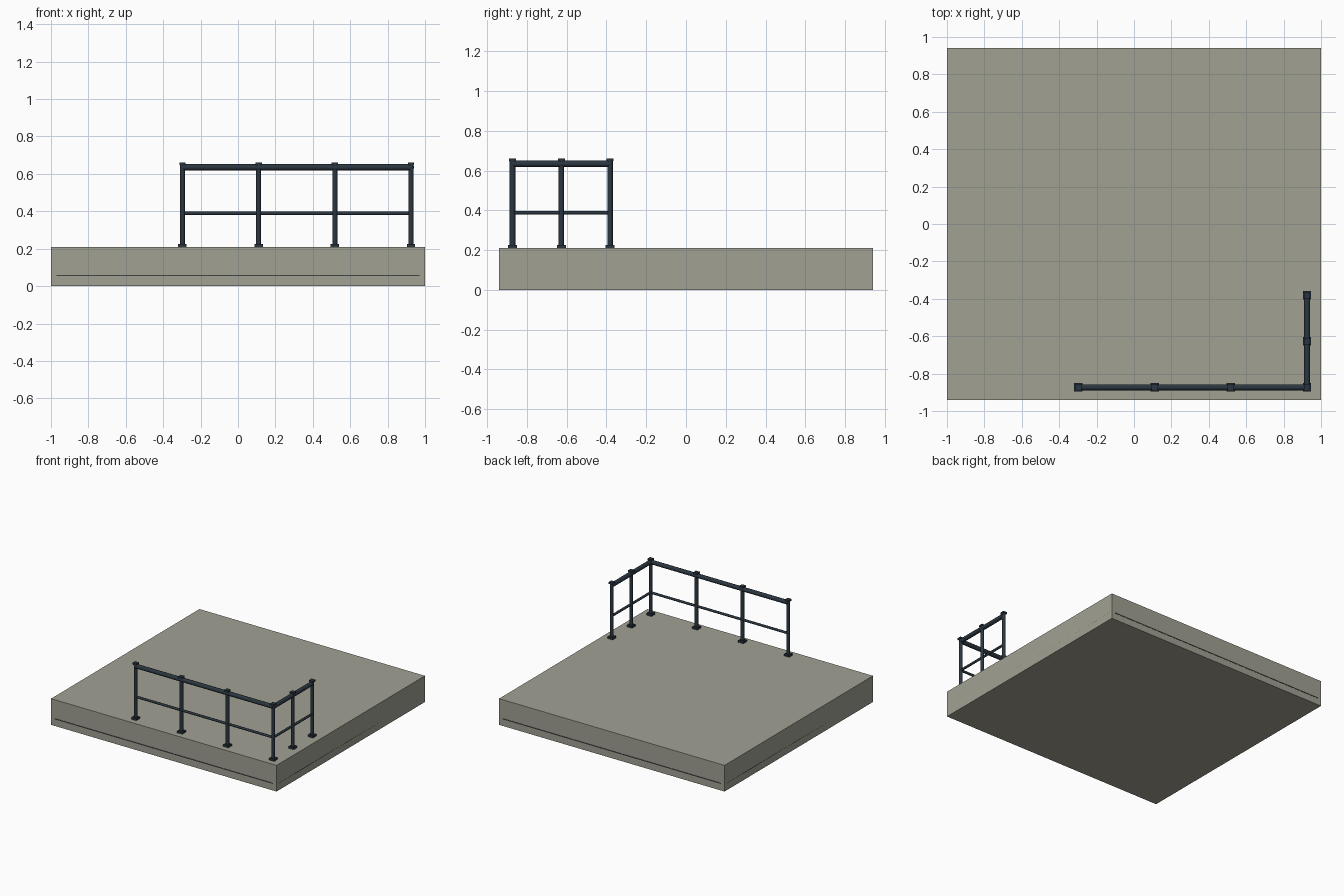
import bpy, math
from mathutils import Vector

if "Cube" in bpy.data.objects:
    bpy.data.objects.remove(bpy.data.objects["Cube"])

def material(name, rgb):
    m = bpy.data.materials.new(name)
    m.diffuse_color = (*rgb, 1)
    m.use_nodes = True
    m.node_tree.nodes["Principled BSDF"].inputs["Base Color"].default_value = m.diffuse_color
    return m

concrete = material("concrete", (0.36, 0.355, 0.295))
steel = material("dark_steel", (0.024, 0.037, 0.052))
joint = material("joint_grey", (0.05, 0.055, 0.055))

def box(name, center, size, mat):
    bpy.ops.mesh.primitive_cube_add(size=1, location=center)
    o = bpy.context.object
    o.name = name
    o.scale = size
    bpy.ops.object.transform_apply(location=False, rotation=False, scale=True)
    o.data.materials.append(mat)
    return o

def pipe(name, a, b, r, mat, sides=10):
    a, b = Vector(a), Vector(b)
    d = b - a
    bpy.ops.mesh.primitive_cylinder_add(vertices=sides, radius=r, depth=d.length, location=(a + b) / 2)
    o = bpy.context.object
    o.name = name
    o.rotation_euler = d.to_track_quat('Z', 'Y').to_euler()
    o.data.materials.append(mat)
    bpy.ops.object.shade_smooth_by_angle(angle=math.radians(40))
    return o

# Slab with a thin joint line along each side
TOP = 0.21
box("slab", (0, 0, TOP / 2), (2, 1.88, TOP), concrete)
for s, side in ((-1, "a"), (1, "b")):
    box("joint_line_x_" + side, (0, s * 0.94, 0.057), (1.94, 0.004, 0.007), joint)
    box("joint_line_y_" + side, (s * 0.999, 0, 0.057), (0.002, 1.82, 0.007), joint)

# Posts with base plates and caps
X, Y = 0.925, -0.873
posts = [(-0.297, Y), (0.11, Y), (0.518, Y), (X, Y), (X, -0.627), (X, -0.382)]
for i, (x, y) in enumerate(posts):
    box(f"base_plate_{i}", (x, y, TOP + 0.008), (0.045, 0.045, 0.016), steel)
    pipe(f"post_{i}", (x, y, TOP), (x, y, 0.65), 0.014, steel)
    box(f"post_cap_{i}", (x, y, 0.655), (0.034, 0.034, 0.014), steel)

# Handrails and mid rails along the front and right runs
for name, z, r in (("handrail", 0.635, 0.017), ("mid_rail", 0.389, 0.0095)):
    pipe(name + "_front", (-0.297, Y, z), (X, Y, z), r, steel)
    pipe(name + "_right", (X, Y, z), (X, -0.382, z), r, steel)
